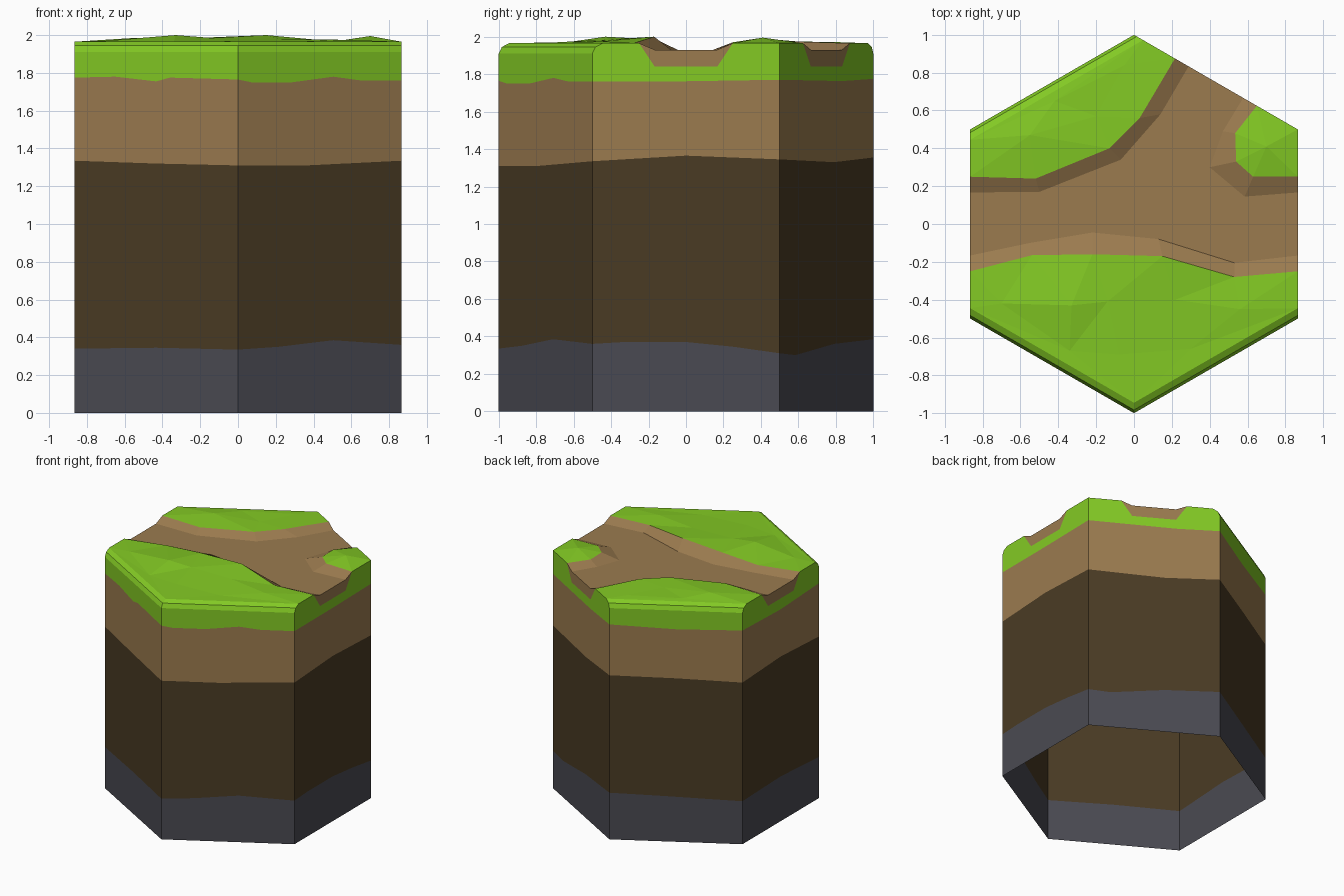
import bpy, bmesh
from mathutils import Vector
from mathutils.geometry import delaunay_2d_cdt

if "Cube" in bpy.data.objects:
    bpy.data.objects.remove(bpy.data.objects["Cube"])

W = 0.866                       # half width of the hexagon
RIM, FLOOR, PATCH = 1.965, 1.93, 1.84


def material(name, rgb):
    lin = [((c / 255 + 0.055) / 1.055) ** 2.4 for c in rgb]
    m = bpy.data.materials.new(name)
    m.diffuse_color = (*lin, 1)
    m.use_nodes = True
    m.node_tree.nodes["Principled BSDF"].inputs["Base Color"].default_value = m.diffuse_color
    return m


GRASS = material("grass green", (131, 202, 36))
SOIL = material("soil brown", (155, 123, 79))
DARK = material("dark soil", (74, 59, 36))
STONE = material("stone grey", (74, 74, 82))


def build(name, faces, mat):
    """Make a flat shaded object from faces given as coordinate loops."""
    bm = bmesh.new()
    for loop in faces:
        pts = []
        for p in loop:
            p = Vector(p)
            if all((p - q).length > 1e-5 for q in pts):
                pts.append(p)
        if len(pts) > 2:
            bm.faces.new([bm.verts.new(p) for p in pts])
    bmesh.ops.remove_doubles(bm, verts=bm.verts, dist=1e-5)
    me = bpy.data.meshes.new(name)
    bm.to_mesh(me)
    bm.free()
    me.materials.append(mat)
    bpy.context.collection.objects.link(bpy.data.objects.new(name, me))


def strip(lower, upper):
    return [(lower[i], lower[i + 1], upper[i + 1], upper[i]) for i in range(len(lower) - 1)]


def fill(outline, inner=()):
    """Triangulate an outline with extra inner points, facing up."""
    pts = list(outline) + list(inner)
    res = delaunay_2d_cdt([Vector(p[:2]) for p in pts], [],
                          [list(range(len(outline)))], 1, 1e-5)
    out = [Vector((v.x, v.y, pts[o[0]][2])) for v, o in zip(res[0], res[3])]
    faces = []
    for f in res[2]:
        t = [out[i] for i in f]
        if (t[1] - t[0]).cross(t[2] - t[0]).z < 0:
            t.reverse()
        faces.append(t)
    return faces


def lerp(keys, s):
    for (a, za), (b, zb) in zip(keys, keys[1:]):
        if s <= b + 1e-9:
            return za + (zb - za) * (s - a) / (b - a)
    return keys[-1][1]


# Hexagon corners, counter-clockwise from front left
corners = [(-W, -.5), (0, -1), (W, -.5), (W, .5), (0, 1), (-W, .5)]
samples = sorted([k / 12 for k in range(13)] + [.017, .055, .945, .983])

# Wavy layer boundaries per side: (position along the side, height)
stone_top = [
    [(0, .34), (.5, .345), (1, .335)],
    [(0, .335), (.25, .35), (.58, .385), (1, .36)],
    [(0, .36), (.17, .37), (.5, .37), (.75, .345), (1, .31)],
    [(0, .31), (.17, .30), (.58, .36), (1, .385)],
    [(0, .385), (.4, .375), (1, .355)],
    [(0, .355), (.5, .37), (1, .34)]]
dark_top = [
    [(0, 1.335), (.5, 1.32), (1, 1.31)],
    [(0, 1.31), (.42, 1.31), (1, 1.335)],
    [(0, 1.335), (.5, 1.365), (1, 1.345)],
    [(0, 1.345), (.58, 1.33), (1, 1.355)],
    [(0, 1.355), (.5, 1.35), (1, 1.335)],
    [(0, 1.335), (.5, 1.36), (1, 1.335)]]
soil_top = [
    [(0, 1.775), (.25, 1.78), (.5, 1.755), (.583, 1.775), (1, 1.765)],
    [(0, 1.765), (.083, 1.75), (.33, 1.75), (.583, 1.78), (.75, 1.76), (1, 1.76)],
    [(0, 1.76), (.5, 1.762), (1, 1.77)],
    [(0, 1.77), (.67, 1.763), (1, 1.775)],
    [(0, 1.775), (.5, 1.755), (1, 1.765)],
    [(0, 1.765), (.5, 1.75), (1, 1.775)]]

# Path sides: which ends meet a rounded grass rim
path_sides = {2: (True, False), 3: (False, True), 5: (True, True)}
rounding = [(0, 1.91), (.017, 1.945), (.055, RIM)]


def cut(depth):
    return [(0, RIM), (.25, RIM), (1 / 3, depth), (2 / 3, depth), (.75, RIM), (1, RIM)]


def wall_tops(side, s):
    """Top of the green wall and top of the dirt patch above it."""
    if side not in path_sides:
        return 1.91, 1.91
    start, end = path_sides[side]
    if start and s < .06:
        z = lerp(rounding, s)
        return z, z
    if end and s > .94:
        z = lerp(rounding, 1 - s)
        return z, z
    return lerp(cut(PATCH), s), lerp(cut(FLOOR), s)


# Walls: five stacked bands around the hexagon, open underneath
bands = [[] for _ in range(5)]
for side in range(6):
    a, b = Vector(corners[side]), Vector(corners[(side + 1) % 6])
    levels = [[] for _ in range(6)]
    for s in samples:
        p = a.lerp(b, s)
        zs = [0, lerp(stone_top[side], s), lerp(dark_top[side], s),
              lerp(soil_top[side], s), *wall_tops(side, s)]
        for level, z in zip(levels, zs):
            level.append((p.x, p.y, z))
    for k in range(5):
        bands[k] += strip(levels[k], levels[k + 1])
for name, band, mat in zip(
        ["stone_layer", "dark_soil_layer", "soil_layer", "grass_wall", "path_end_patches"],
        bands, [STONE, DARK, SOIL, GRASS, SOIL]):
    build(name, band, mat)

# Rounded grass rim on the three sides without a path
front = [[(-W, -.5 + k, z), (0, -1 + k, z), (W, -.5 + k, z)] for k, z in rounding]
back = [[(W * k, 1 - k / 2, z), (-W, .5 - k, z)] for k, z in rounding]
build("grass_rim", [f for r in (front, back) for i in (0, 1) for f in strip(r[i], r[i + 1])], GRASS)

# Grass edges along the path, and matching path floor edges
front_edge = [(-W, -.25, RIM), (-.54, -.165, RIM), (-.22, -.16, 1.985),
              (.15, -.17, 2.0), (.53, -.28, RIM), (W, -.25, RIM)]
front_floor = [(-W, -1 / 6), (-.55, -.10), (-.22, -.045), (.13, -.08), (.53, -.205), (W, -1 / 6)]
back_edge = [(.25 * W, .875, RIM), (.03, .56, 1.975), (-.13, .40, 1.97),
             (-.52, .24, RIM), (-W, .25, RIM)]
back_floor = [(W / 3, 5 / 6), (.14, .58), (-.07, .34), (-.5, .17), (-W, 1 / 6)]
corner_edge = [(W, .25, RIM), (.63, .25, 1.97), (.54, .33, 1.97),
               (.535, .48, 1.97), (.75 * W, .625, RIM)]
corner_floor = [(W, 1 / 6), (.585, .145), (.40, .30), (.47, .49), (W * 2 / 3, 2 / 3)]
floors = [[(x, y, FLOOR) for x, y in f] for f in (front_floor, corner_floor, back_floor)]

# Dirt path: flat floor with sloped banks
build("path_floor", fill(sum(floors, [])), SOIL)
banks = [f for lo, hi in zip(floors, (front_edge, corner_edge, back_edge)) for f in strip(hi, lo)]
build("path_banks", banks, SOIL)

# Grass tops, faceted by a few raised points
build("front_grass", fill(front_edge + front[2][::-1], [
    (-.33, -.43, 2.0), (-.14, -.41, 1.985), (-.08, -.69, 1.97), (-.34, -.67, 1.965),
    (.22, -.40, 1.98), (.30, -.66, 1.965), (.56, -.45, 1.975), (-.70, -.42, 1.97)]), GRASS)
build("back_grass", fill(back_edge + back[2][::-1], [
    (-.22, .82, 1.995), (-.20, .57, 1.97), (-.55, .47, 1.985),
    (-.05, .84, 1.97), (-.42, .65, 1.97)]), GRASS)
build("corner_grass", fill(corner_edge + [(W, .5, RIM)], [(.70, .41, 1.995)]), GRASS)
